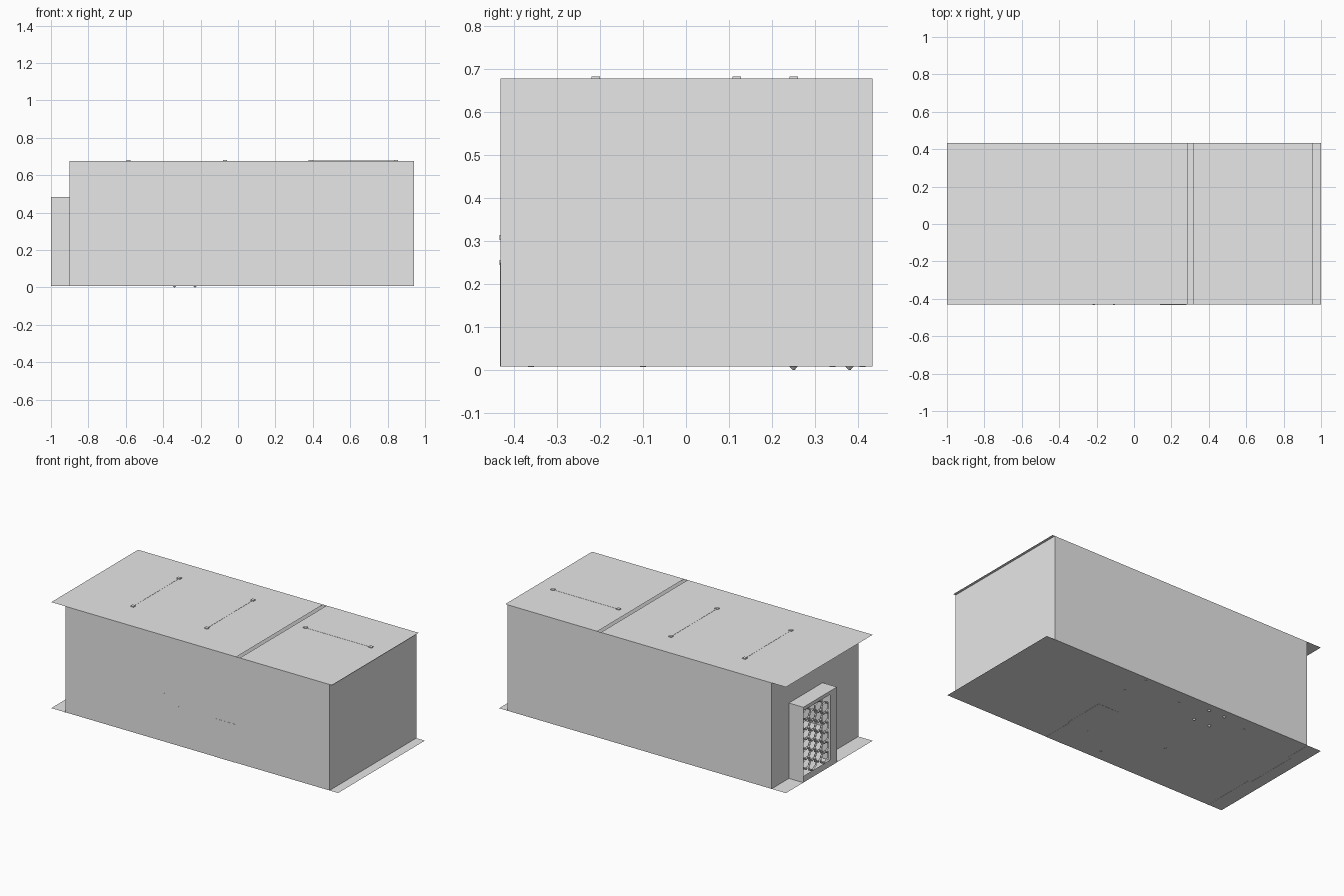
import bpy, bmesh
from mathutils import Vector, Matrix

old = bpy.data.objects.get("Cube")
if old:
    bpy.data.objects.remove(old)


def material(name, value):
    m = bpy.data.materials.new(name)
    m.use_nodes = True
    colour = (value, value, value, 1)
    m.diffuse_color = colour
    m.node_tree.nodes["Principled BSDF"].inputs["Base Color"].default_value = colour
    return m


GREY = material("plain grey", 0.8)
PALE = material("pale grey", 0.88)


def finish(name, bm, mat=GREY):
    mesh = bpy.data.meshes.new(name)
    bm.to_mesh(mesh)
    bm.free()
    mesh.materials.append(mat)
    obj = bpy.data.objects.new(name, mesh)
    bpy.context.collection.objects.link(obj)
    return obj


def sheet(name, lo, hi, side):
    """Single flat sheet, flat along the axis where lo and hi agree, facing side."""
    axis = [i for i in range(3) if lo[i] == hi[i]][0]
    u, v = (axis + 1) % 3, (axis + 2) % 3
    corners = []
    for a, b in ((lo, lo), (hi, lo), (hi, hi), (lo, hi)):
        p = list(lo)
        p[u], p[v] = a[u], b[v]
        corners.append(p)
    if side < 0:
        corners.reverse()
    bm = bmesh.new()
    bm.faces.new([bm.verts.new(p) for p in corners])
    return finish(name, bm)


def block(name, lo, hi):
    lo, hi = Vector(lo), Vector(hi)
    bm = bmesh.new()
    bmesh.ops.create_cube(bm, size=1)
    bmesh.ops.scale(bm, vec=hi - lo, verts=bm.verts)
    bmesh.ops.translate(bm, vec=(lo + hi) / 2, verts=bm.verts)
    return finish(name, bm)


def cone(name, x, y, z, r1, r2, depth):
    bm = bmesh.new()
    bmesh.ops.create_cone(bm, cap_ends=True, segments=8, radius1=r1, radius2=r2,
                          depth=depth, matrix=Matrix.Translation((x, y, z)))
    return finish(name, bm)


# Main dimensions
L, R = -0.9, 0.94            # end walls
F, B = -0.431, 0.433         # long walls
Z0, Z1 = 0.009, 0.677        # floor and roof
DOOR0, DOOR1, DOOR_Z = -0.075, 0.26, 0.484

# Floor, roof halves and long walls
sheet("floor", (-1, F, Z0), (1, B, Z0), -1)
sheet("roof_main", (-1, F, Z1), (0.29, B, Z1), 1)
sheet("roof_end", (0.315, F, Z1), (0.957, B, Z1), 1)
sheet("front_wall", (L, F, Z0), (R, F, Z1), -1)
sheet("back_wall", (L, B, Z0), (R, B, Z1), 1)

# Plain end wall with a paler area in its rear corner
end_wall = sheet("end_wall", (R, F, Z0), (R, B, Z1), 1)
end_wall.data.materials.append(PALE)
bm = bmesh.new()
bm.from_mesh(end_wall.data)
for co, no in (((0, 0.245, 0), (0, 1, 0)), ((0, 0, 0.26), (0, 0, 1)), ((0, 0, 0.498), (0, 0, 1))):
    bmesh.ops.bisect_plane(bm, geom=bm.verts[:] + bm.edges[:] + bm.faces[:],
                           plane_co=co, plane_no=no)
for f in bm.faces:
    c = f.calc_center_median()
    f.material_index = int(c.y > 0.245 and 0.26 < c.z < 0.498)
bm.to_mesh(end_wall.data)
bm.free()

# Entrance end wall around the doorway
sheet("entrance_wall_front", (L, F, Z0), (L, DOOR0, Z1), -1)
sheet("entrance_wall_back", (L, DOOR1, Z0), (L, B, Z1), -1)
sheet("entrance_wall_top", (L, DOOR0, DOOR_Z), (L, DOOR1, Z1), -1)

# Projecting entrance box
sheet("entrance_box_front_side", (-1, DOOR0, Z0), (L, DOOR0, DOOR_Z), -1)
sheet("entrance_box_back_side", (-1, DOOR1, Z0), (L, DOOR1, DOOR_Z), 1)
sheet("entrance_box_top", (-1, DOOR0, DOOR_Z), (L, DOOR1, DOOR_Z), 1)
sheet("entrance_box_panel", (-1, DOOR0, Z0), (-1, -0.005, DOOR_Z), -1)
sheet("entrance_box_sill", (-1, -0.005, Z0), (-1, DOOR1, 0.05), -1)
sheet("entrance_box_header", (-1, -0.005, 0.462), (-1, DOOR1, DOOR_Z), -1)
block("entrance_handle", (-1, -0.042, 0.32), (-0.996, -0.022, 0.35))

# Honeycomb grille in the entrance
radius = 0.04
rise = radius * 0.866 * 0.9
bm = bmesh.new()
for col in range(4):
    for row in range(6):
        m = (Matrix.Translation((-0.99, 0.036 + col * radius * 1.5,
                                 0.05 + rise * (1 + 2 * row + col % 2)))
             @ Matrix.Diagonal((1, 1, 0.9, 1))
             @ Matrix(((0, 0, -1, 0), (1, 0, 0, 0), (0, 1, 0, 0), (0, 0, 0, 1))))
        bmesh.ops.create_circle(bm, cap_ends=True, segments=6, radius=radius, matrix=m)
# Keep the flat-topped cells inside the opening
for v in bm.verts:
    v.co.z = min(v.co.z, 0.465)
bmesh.ops.remove_doubles(bm, verts=bm.verts, dist=0.002)
grille = finish("honeycomb_grille", bm)
wire = grille.modifiers.new("bars", "WIREFRAME")
wire.thickness = 0.012
wire.use_boundary = True

# Roof rods, each held by a pair of clips
for a, b in (((-0.585, -0.21), (-0.585, 0.25)), ((-0.07, -0.21), (-0.07, 0.25)),
             ((0.387, 0.118), (0.845, 0.118))):
    for x, y in (a, b):
        block("roof_clip", (x - 0.011, y - 0.01, Z1), (x + 0.011, y + 0.01, Z1 + 0.005))
    block("roof_rod", (a[0] - 0.001, a[1] - 0.001, Z1),
          (b[0] + 0.001, b[1] + 0.001, Z1 + 0.001))

# Thin plate folded from the front wall under the floor, and its neighbour
block("front_plate", (0.14, F - 0.001, Z0), (0.28, F, 0.25))
block("floor_plate_front", (0.14, F, Z0 - 0.001), (0.28, -0.23, Z0))
block("floor_plate_middle", (0.145, -0.23, Z0 - 0.001), (0.29, 0.04, Z0))

# Small fittings on the front wall
for x, z in ((-0.215, 0.308), (-0.107, 0.25)):
    block("front_fitting", (x - 0.006, F - 0.002, z - 0.006), (x + 0.006, F, z + 0.006))

# Entrance seam under the floor
for y0, y1, x in ((F, DOOR0, -0.905), (DOOR0, DOOR1, -0.925), (DOOR1, B, -0.905)):
    block("floor_seam", (x - 0.002, y0, Z0 - 0.001), (x + 0.002, y1, Z0))

# Pointed feet and flat studs under the floor
for x in (-0.34, -0.23):
    for y in (0.25, 0.38):
        cone("pointed_foot", x, y, Z0 / 2, 0.002, 0.01, Z0)
for x, y in ((0.28, 0.25), (0.26, 0.41), (-0.04, 0.34), (-0.516, 0.34),
             (-0.313, -0.1), (-0.06, -0.36)):
    cone("floor_stud", x, y, Z0 - 0.001, 0.007, 0.007, 0.002)
